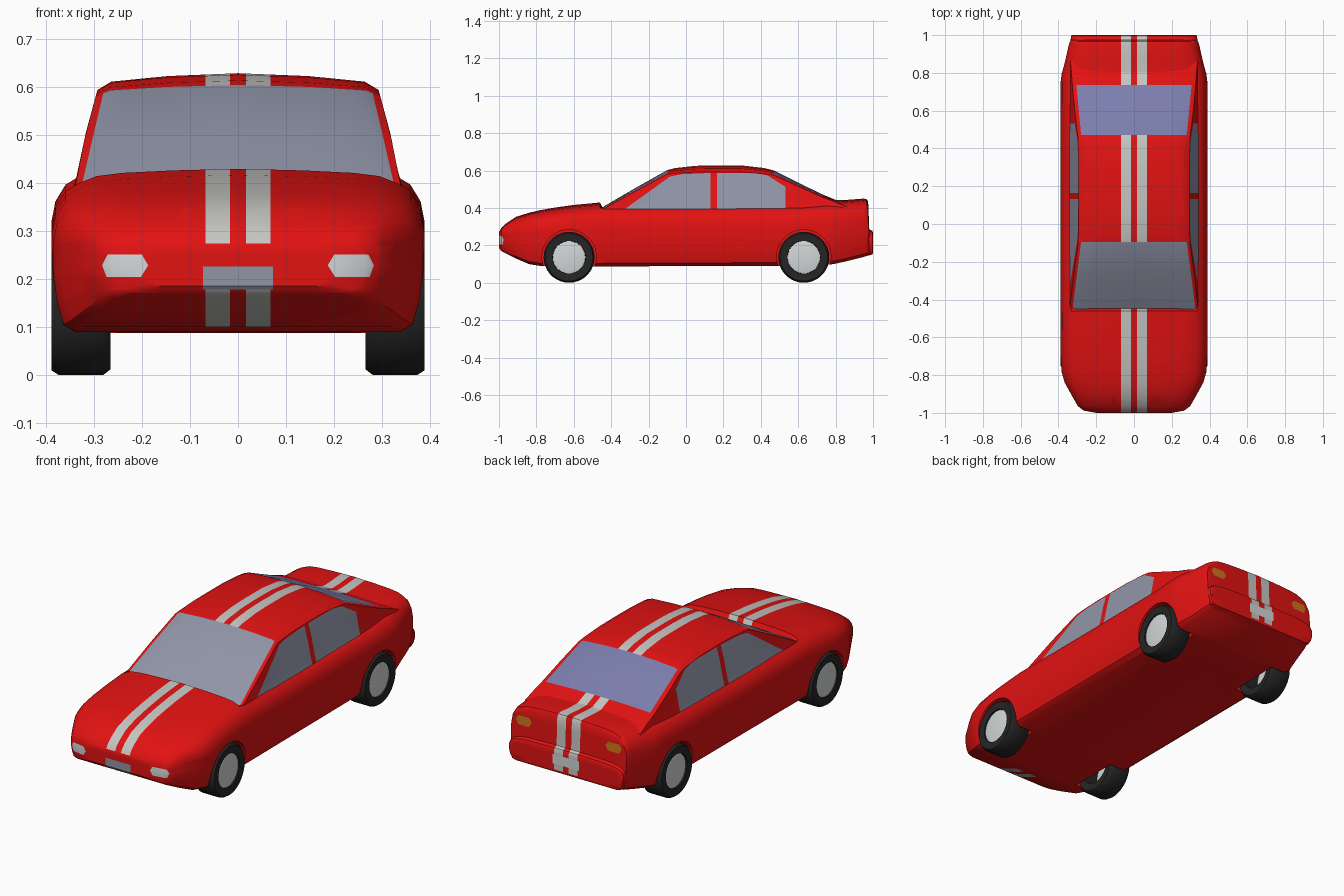
import bpy, bmesh, math
from mathutils import Vector

if "Cube" in bpy.data.objects:
    bpy.data.objects.remove(bpy.data.objects["Cube"])


def material(name, r, g, b):
    m = bpy.data.materials.new(name)
    m.diffuse_color = (r, g, b, 1)
    m.use_nodes = True
    m.node_tree.nodes["Principled BSDF"].inputs["Base Color"].default_value = m.diffuse_color
    return m


RED, STRIPE, GLASS, REAR, LAMP, ORANGE = range(6)
paints = [material("red paint", 0.76, 0.006, 0.006), material("stripe grey", 0.56, 0.56, 0.54),
          material("window glass", 0.28, 0.30, 0.39), material("rear glass", 0.20, 0.21, 0.42),
          material("lamp white", 0.65, 0.68, 0.68), material("tail orange", 0.58, 0.18, 0.01)]
rubber = material("tyre black", 0.018, 0.018, 0.018)


def finish(name, bm, mats, angle=35):
    bmesh.ops.recalc_face_normals(bm, faces=bm.faces)
    me = bpy.data.meshes.new(name)
    bm.to_mesh(me)
    bm.free()
    for m in mats:
        me.materials.append(m)
    ob = bpy.data.objects.new(name, me)
    bpy.context.collection.objects.link(ob)
    smooth(ob, angle)
    return ob


def activate(ob):
    bpy.ops.object.select_all(action='DESELECT')
    ob.select_set(True)
    bpy.context.view_layer.objects.active = ob


def smooth(ob, angle=35):
    activate(ob)
    bpy.ops.object.shade_smooth_by_angle(angle=math.radians(angle))


def loft(sections):
    """Skin half sections [(y, [(x, z)...])], mirrored across x = 0, with end caps."""
    bm = bmesh.new()
    rings = []
    for y, half in sections:
        pts = half + [(-x, z) for x, z in reversed(half) if x > 1e-6]
        rings.append([bm.verts.new((x, y, z)) for x, z in pts])
    n = len(rings[0])
    for a, b in zip(rings, rings[1:]):
        for i in range(n):
            j = (i + 1) % n
            bm.faces.new((a[i], a[j], b[j], b[i]))
    bm.faces.new(rings[0])
    bm.faces.new(rings[-1])
    bmesh.ops.recalc_face_normals(bm, faces=bm.faces)
    return bm


def paint(bm, poly, axis, mat, test):
    """Cut a convex outline, projected along an axis, into the surface and colour it."""
    u, v = [i for i in range(3) if i != axis]
    area = sum(a[0] * b[1] - b[0] * a[1] for a, b in zip(poly, poly[1:] + poly[:1]))
    planes = []
    for a, b in zip(poly, poly[1:] + poly[:1]):
        co, no = Vector((0, 0, 0)), Vector((0, 0, 0))
        co[u], co[v] = a
        no[u], no[v] = -(b[1] - a[1]), b[0] - a[0]
        planes.append((co, no.normalized() * (1 if area > 0 else -1)))
    for co, no in planes:
        bm.normal_update()
        geom = set()
        for f in bm.faces:
            if test(f.calc_center_median(), f.normal):
                geom.update([f, *f.edges, *f.verts])
        bmesh.ops.bisect_plane(bm, geom=list(geom), dist=1e-5, plane_co=co, plane_no=no)
    bm.normal_update()
    for f in bm.faces:
        c = f.calc_center_median()
        if test(c, f.normal) and all((c - co).dot(no) > 0 for co, no in planes):
            f.material_index = mat


def rect(x0, x1, z0, z1):
    return [(x0, z0), (x1, z0), (x1, z1), (x0, z1)]


# Lower body: fractions of half width and height, swept along y
SHAPE = [(0, 0), (.88, 0), (.945, .05), (.98, .2), (1, .4), (1, .65), (.98, .765), (.925, .865),
         (.86, .91), (.76, .955), (.62, .975), (.35, .99), (0, 1)]
STATIONS = [  # y, half width, bottom, top, cowl dip
    (-1, .20, .185, .27, 0), (-.988, .265, .17, .292, 0), (-.965, .297, .157, .315, 0),
    (-.91, .328, .13, .352, 0), (-.84, .367, .1, .374, 0), (-.78, .384, .09, .388, 0),
    (-.7, .388, .087, .402, 0), (-.6, .388, .087, .416, 0), (-.46, .388, .087, .429, 0),
    (-.445, .388, .087, .429, .03), (0, .388, .089, .429, .03), (.62, .388, .091, .433, .03),
    (.75, .388, .095, .443, 0), (.79, .384, .1, .442, 0), (.86, .365, .115, .443, 0),
    (.95, .345, .138, .45, 0), (.966, .339, .143, .447, 0), (.974, .336, .145, .432, 0),
    (.98, .335, .147, .285, 0), (.996, .333, .152, .278, 0), (1, .328, .16, .268, 0)]
bm = loft([(y, [(fx * w, zb + fz * (zt - zb) - (dip if fx < .8 and fz > .5 else 0))
                for fx, fz in SHAPE]) for y, w, zb, zt, dip in STATIONS])
body = finish("car_body", bm, paints)

# Wheel arches cut out of the body
AXLES = (-.625, .63)
R = .136
for y in AXLES:
    for s in (-1, 1):
        bpy.ops.mesh.primitive_cylinder_add(vertices=40, radius=.145, depth=.25,
                                            location=(s * .38, y, R + .002),
                                            rotation=(0, math.pi / 2, 0))
        cutter = bpy.context.object
        cutter.hide_render = True
        cutter.data.materials.append(paints[RED])
        mod = body.modifiers.new("arch", 'BOOLEAN')
        mod.operation = 'DIFFERENCE'
        mod.solver = 'EXACT'
        mod.object = cutter
        activate(body)
        bpy.ops.object.modifier_apply(modifier=mod.name)
        bpy.data.objects.remove(cutter)

# Body paint: stripes, lamps and plates
bm = bmesh.new()
bm.from_mesh(body.data)
nose = lambda c, n: c.y < -.84
hood = lambda c, n: c.y < -.446 and n.z > -.2
front = lambda c, n: c.y < -.9 and n.y < -.1
tail = lambda c, n: c.y > .7 and n.z > -.3
back = lambda c, n: c.y > .96 and n.y > .5
for s in (-1, 1):
    stripe = sorted((s * .017, s * .068))
    paint(bm, rect(*stripe, .273, .5), 1, STRIPE, hood)
    paint(bm, rect(*stripe, 0, .178), 1, STRIPE, nose)
    paint(bm, rect(*stripe, .165, .5), 1, STRIPE, tail)
    lamp = [(.187, .228), (.2, .25), (.272, .25), (.283, .228), (.274, .204), (.202, .204)]
    paint(bm, [(s * x, z) for x, z in lamp], 1, LAMP, front)
    light = [(.215, .36), (.23, .382), (.295, .382), (.308, .36), (.295, .335), (.23, .335)]
    paint(bm, [(s * x, z) for x, z in light], 1, ORANGE, back)
paint(bm, rect(-.073, .073, .178, .226), 1, GLASS, front)
paint(bm, rect(-.078, .078, .195, .245), 1, LAMP, back)
bm.to_mesh(body.data)
bm.free()
smooth(body)


# Cabin: roof profile swept along y, sides leaning inwards
def wall(z):
    pts = [(.35, .354), (.4, .337), (.5, .318), (.6, .291), (.7, .26)]
    for (z0, w0), (z1, w1) in zip(pts, pts[1:]):
        if z <= z1:
            return w0 + (w1 - w0) * (z - z0) / (z1 - z0)


def cabin_section(zt, crown):
    zc, base = zt - crown, .355
    w = wall(zc)
    side = [(wall(base + (zc - base) * t), base + (zc - base) * t) for t in (0, .33, .67, 1)]
    return [(0, base)] + side + [(.9 * w, zc + .5 * crown), (.5 * w, zc + .83 * crown), (0, zt)]


ROOF = [(-.47, .385, .01), (-.44, .408, .012), (-.27, .507, .018), (-.1, .602, .022),
        (-.06, .613, .028), (.05, .625, .033), (.15, .628, .035), (.3, .627, .035),
        (.42, .613, .031), (.47, .6, .026), (.6, .535, .02), (.73, .472, .015),
        (.8, .443, .012), (.86, .415, .01)]
bm = loft([(y, cabin_section(zt, cr)) for y, zt, cr in ROOF])
up = lambda c, n: n.z > .3
for s in (-1, 1):
    paint(bm, rect(*sorted((s * .017, s * .068)), -.095, .9), 2, STRIPE, up)
paint(bm, [(-.327, -.46), (.327, -.46), (.28, -.095), (-.28, -.095)], 2, GLASS, up)
paint(bm, [(-.28, .47), (.28, .47), (.305, .735), (-.305, .735)], 2, REAR, up)
FRONT_WINDOW = [(-.335, .388), (.132, .388), (.132, .587), (-.02, .58), (-.085, .568)]
REAR_WINDOW = [(.165, .388), (.533, .388), (.533, .512), (.435, .574), (.36, .587), (.165, .587)]
for s in (-1, 1):
    side = lambda c, n: n.x * s > .6
    paint(bm, FRONT_WINDOW, 0, GLASS, side)
    paint(bm, REAR_WINDOW, 0, GLASS, side)
finish("cabin", bm, paints)


# Wheels: revolved tyre with a pale disc inside
def revolve(name, profile, y, s, mat, closed):
    bm = bmesh.new()
    n = 36
    rings = [[bm.verts.new((s * x, y + r * math.cos(2 * math.pi * i / n),
                            R + r * math.sin(2 * math.pi * i / n))) for i in range(n)]
             for r, x in profile]
    pairs = list(zip(rings, rings[1:] + rings[:1])) if closed else list(zip(rings, rings[1:]))
    for a, b in pairs:
        for i in range(n):
            j = (i + 1) % n
            bm.faces.new((a[i], a[j], b[j], b[i]))
    if not closed:
        bm.faces.new(rings[0])
        bm.faces.new(rings[-1])
    finish(name, bm, [mat], 40)


TYRE = [(.086, .27), (.125, .266), (R, .28), (R, .374), (.127, .388), (.088, .385)]
HUB = [(.087, .355), (.087, .378), (.07, .382)]
for y, place in zip(AXLES, ("front", "rear")):
    for s, hand in ((-1, "right"), (1, "left")):
        revolve(f"{place}_{hand}_tyre", TYRE, y, s, rubber, True)
        revolve(f"{place}_{hand}_hub", HUB, y, s, paints[LAMP], False)
